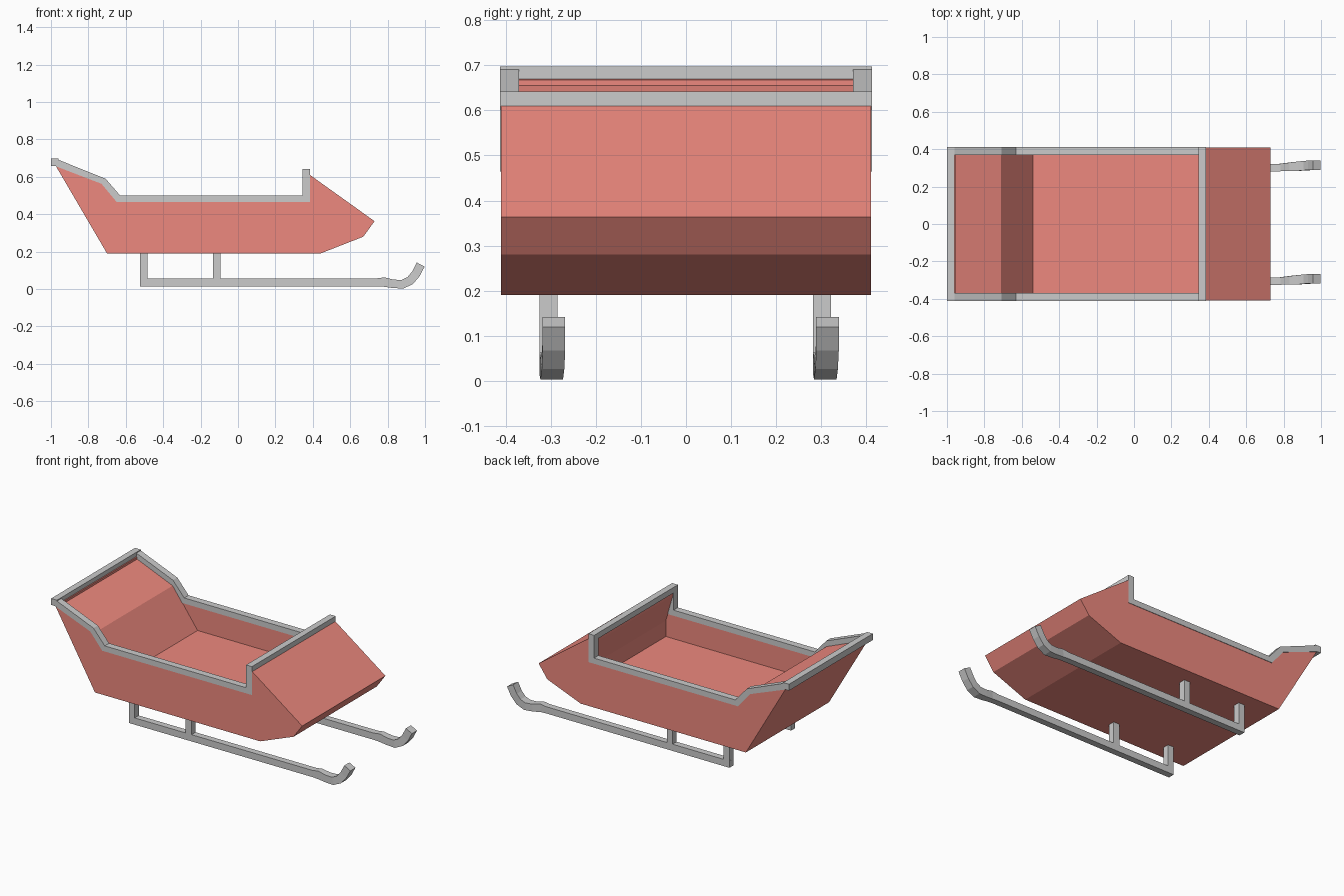
import bpy, bmesh
from mathutils import Vector

if "Cube" in bpy.data.objects:
    bpy.data.objects.remove(bpy.data.objects["Cube"])

red = bpy.data.materials.new("red_paint")
red.diffuse_color = (0.85, 0.25, 0.21, 1)
red.use_nodes = True
red.node_tree.nodes["Principled BSDF"].inputs["Base Color"].default_value = red.diffuse_color


def finish(bm, name, mat=None):
    bmesh.ops.recalc_face_normals(bm, faces=bm.faces)
    me = bpy.data.meshes.new(name)
    bm.to_mesh(me)
    bm.free()
    ob = bpy.data.objects.new(name, me)
    bpy.context.collection.objects.link(ob)
    if mat:
        me.materials.append(mat)
    return ob


def prism(name, profile, y0, y1, mat=None):
    """Side profile (x, z) extruded from y0 to y1."""
    bm = bmesh.new()
    face = bm.faces.new([bm.verts.new((x, y0, z)) for x, z in profile])
    ext = bmesh.ops.extrude_face_region(bm, geom=[face])
    moved = [v for v in ext["geom"] if isinstance(v, bmesh.types.BMVert)]
    bmesh.ops.translate(bm, vec=(0, y1 - y0, 0), verts=moved)
    return finish(bm, name, mat)


def box(name, x0, x1, y0, y1, z0, z1):
    return prism(name, [(x0, z0), (x1, z0), (x1, z1), (x0, z1)], y0, y1)


def sweep(name, path, base):
    """Rectangular bar along (x, y, z, width, thickness) stations."""
    bm = bmesh.new()
    rings = []
    for i, (x, y, z, w, t) in enumerate(path):
        a, b = path[max(i - 1, 0)], path[min(i + 1, len(path) - 1)]
        d = Vector((b[0] - a[0], 0, b[2] - a[2])).normalized()
        n = Vector((-d.z, 0, d.x)) * t / 2
        c = Vector((x, y, z)) + Vector(base)
        s = Vector((0, w / 2, 0))
        rings.append([bm.verts.new(p) for p in (c - s - n, c + s - n, c + s + n, c - s + n)])
    for r, q in zip(rings, rings[1:]):
        for k in range(4):
            bm.faces.new((r[k], r[(k + 1) % 4], q[(k + 1) % 4], q[k]))
    bm.faces.new(rings[0])
    bm.faces.new(rings[-1])
    return finish(bm, name)


W, IN = 0.41, 0.373

# Sleigh body with the passenger cavity cut out
body = prism("body", [(-0.975, 0.66), (-0.70, 0.19), (0.44, 0.19), (0.67, 0.28),
                      (0.73, 0.363), (0.385, 0.61), (0.35, 0.61), (0.35, 0.48),
                      (-0.638, 0.48), (-0.72, 0.575), (-0.96, 0.67)], -W, W, red)
cutter = prism("cavity_cutter", [(-0.955, 0.655), (-0.71, 0.555), (-0.54, 0.32), (0.40, 0.32),
                                 (0.40, 0.42), (0.345, 0.605), (0.345, 0.9), (-0.955, 0.9)],
               -IN, IN, red)
mod = body.modifiers.new("cavity", 'BOOLEAN')
mod.operation, mod.solver, mod.object = 'DIFFERENCE', 'EXACT', cutter
bpy.context.view_layer.objects.active = body
bpy.ops.object.modifier_apply(modifier=mod.name)
bpy.data.objects.remove(cutter)

# Rim: side rails with front posts, plus front and back cross bars
rail = [(-0.975, 0.657), (-0.73, 0.563), (-0.648, 0.465), (0.385, 0.465), (0.385, 0.642),
        (0.345, 0.642), (0.345, 0.50), (-0.63, 0.50), (-0.708, 0.59), (-0.962, 0.692)]
for side, s in (("left", -1), ("right", 1)):
    prism(side + "_rail", rail, s * (IN - 0.003), s * (W + 0.003))
box("front_bar", 0.345, 0.385, -W - 0.003, W + 0.003, 0.607, 0.642)
box("back_bar", -1.0, -0.96, -W - 0.003, W + 0.003, 0.657, 0.697)

# Runners with upturned, slightly skewed tips, and their struts
runner = [(-0.525, 0, 0.035, 0.04, 0.042), (0.74, 0, 0.036, 0.04, 0.042),
          (0.78, 0, 0.038, 0.04, 0.05), (0.83, 0.004, 0.028, 0.045, 0.045),
          (0.88, 0.007, 0.026, 0.05, 0.047), (0.92, 0.01, 0.045, 0.05, 0.047),
          (0.95, 0.012, 0.08, 0.05, 0.047), (0.977, 0.012, 0.131, 0.05, 0.047)]
for side, y in (("left", -0.305), ("right", 0.302)):
    sweep(side + "_runner", runner, (0, y, 0))
    for end, x in (("back", -0.505), ("middle", -0.113)):
        box(f"{side}_{end}_strut", x - 0.02, x + 0.02, y - 0.02, y + 0.02, 0.03, 0.2)
